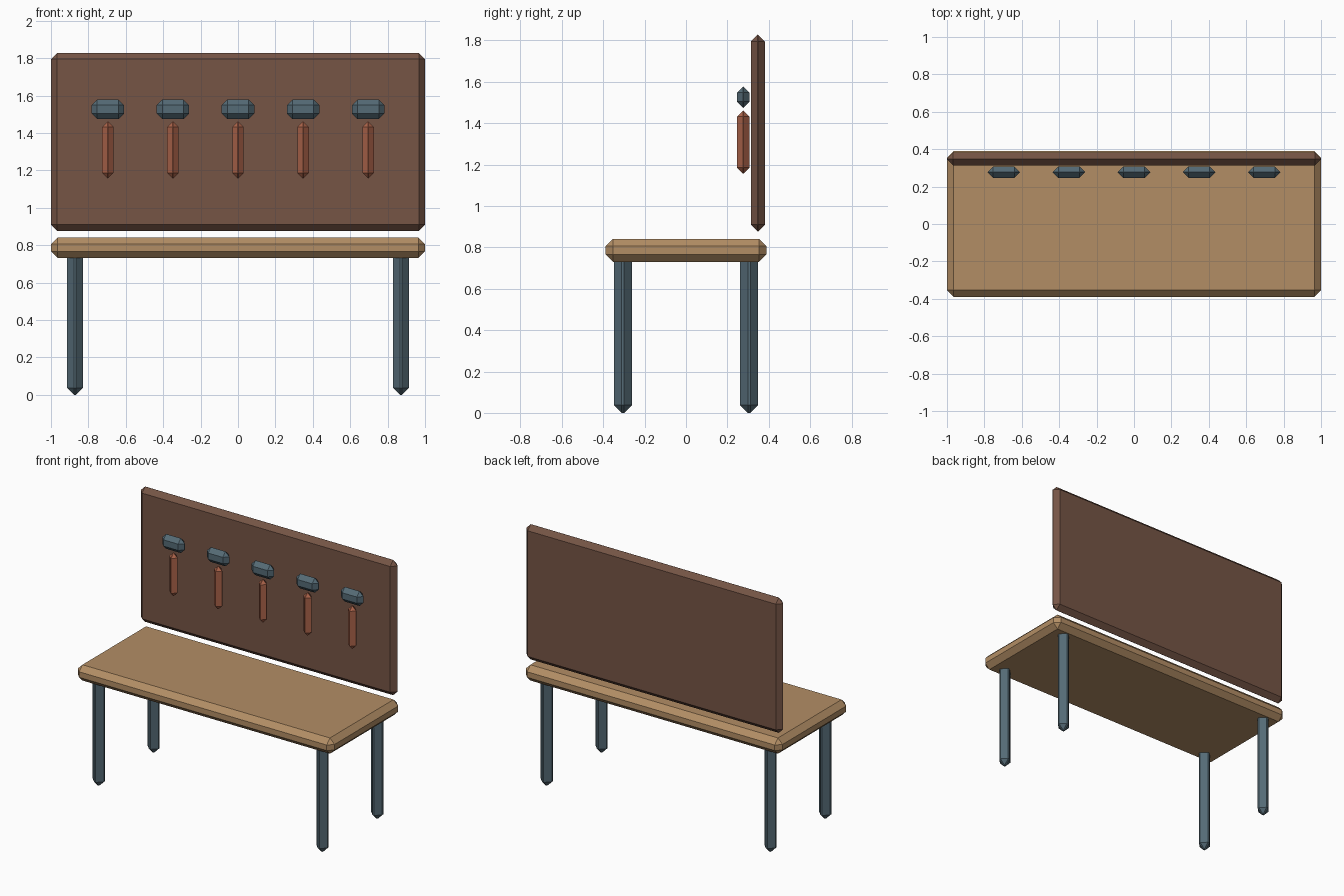
import bpy

if "Cube" in bpy.data.objects:
    bpy.data.objects.remove(bpy.data.objects["Cube"])


def material(name, color):
    m = bpy.data.materials.new(name)
    m.diffuse_color = (*color, 1)
    m.use_nodes = True
    m.node_tree.nodes["Principled BSDF"].inputs["Base Color"].default_value = m.diffuse_color
    return m


WOOD = material("light_wood", (0.45, 0.27, 0.13))
BOARD = material("dark_wood", (0.18, 0.09, 0.06))
METAL = material("blue_steel", (0.09, 0.145, 0.18))
GRIP = material("red_grip", (0.42, 0.13, 0.07))


def box(name, center, size, bevel, mat):
    """Box with a single flat chamfer on every edge."""
    bpy.ops.mesh.primitive_cube_add(size=1, location=center)
    o = bpy.context.object
    o.name = name
    for v in o.data.vertices:
        v.co = [c * s for c, s in zip(v.co, size)]
    b = o.modifiers.new("chamfer", 'BEVEL')
    b.width = bevel
    b.segments = 1
    b.limit_method = 'NONE'
    o.data.materials.append(mat)
    return o


# Bench top and back board
box("bench_top", (0, 0, 0.786), (2.0, 0.78, 0.111), 0.036, WOOD)
box("back_board", (0, 0.347, 1.352), (2.0, 0.068, 0.952), 0.0335, BOARD)

# Four legs, tops buried in the bench top
for sx, side in ((-1, "left"), (1, "right")):
    for sy, end in ((-1, "front"), (1, "back")):
        box(f"{end}_{side}_leg", (sx * 0.871, sy * 0.305, 0.392),
            (0.086, 0.086, 0.784), 0.037, METAL)

# Row of five hammers in front of the board
for i in range(5):
    x = (i - 2) * 0.348
    box(f"hammer_head_{i + 1}", (x, 0.277, 1.526), (0.174, 0.061, 0.104), 0.03, METAL)
    box(f"hammer_handle_{i + 1}", (x, 0.277, 1.309), (0.061, 0.061, 0.304), 0.029, GRIP)
